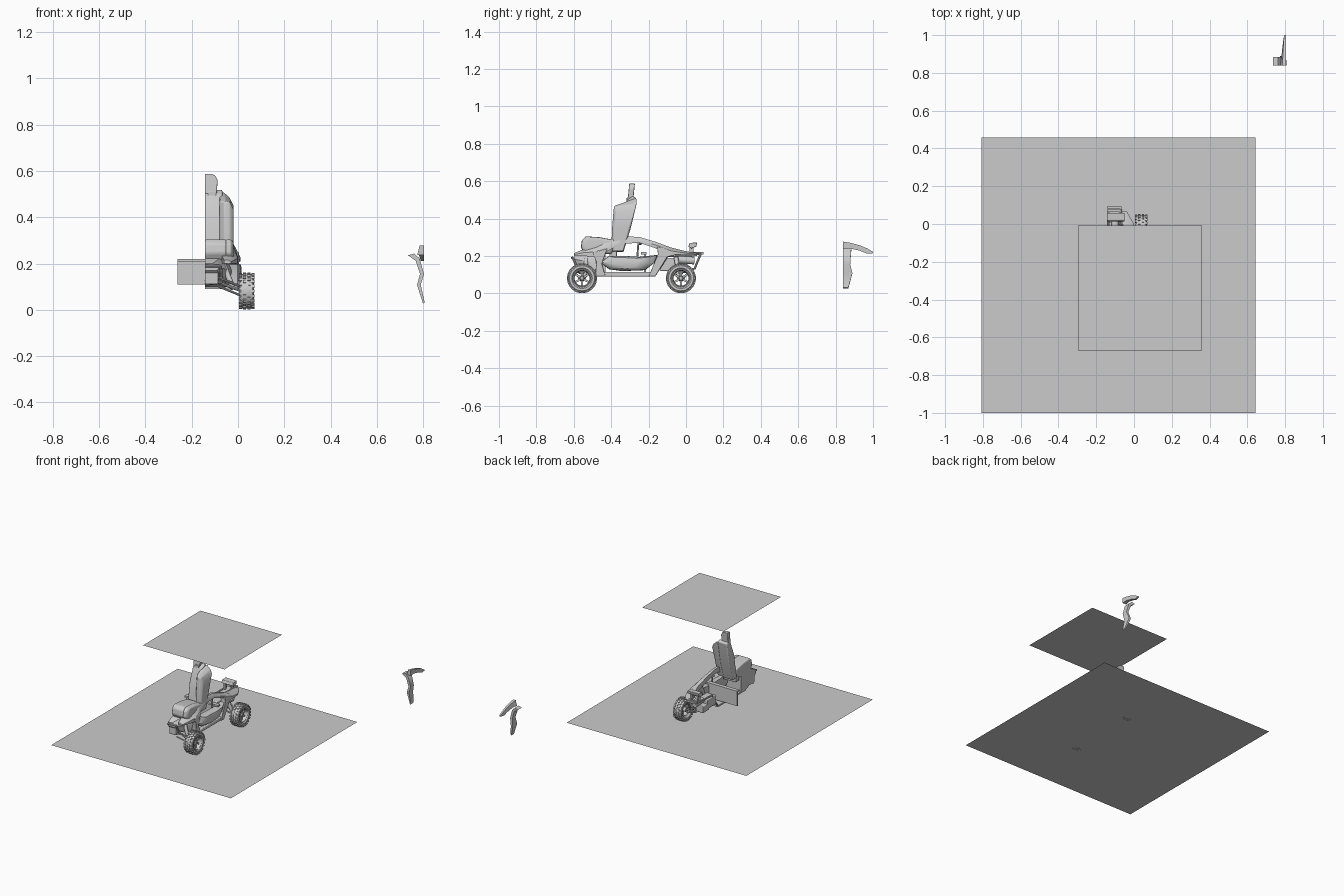
import bpy, bmesh, math
from mathutils import Vector, Matrix

if "Cube" in bpy.data.objects:
    bpy.data.objects.remove(bpy.data.objects["Cube"])

MID = -0.143  # open centre plane of the half vehicle

def finish(name, bm, smooth=True, bevel=0):
    bmesh.ops.recalc_face_normals(bm, faces=bm.faces)
    me = bpy.data.meshes.new(name)
    bm.to_mesh(me)
    bm.free()
    ob = bpy.data.objects.new(name, me)
    bpy.context.collection.objects.link(ob)
    if bevel:
        m = ob.modifiers.new("Bevel", 'BEVEL')
        m.width, m.segments, m.limit_method = bevel, 3, 'ANGLE'
    if smooth:
        bpy.ops.object.select_all(action='DESELECT')
        ob.select_set(True)
        bpy.context.view_layer.objects.active = ob
        bpy.ops.object.shade_smooth_by_angle(angle=math.radians(35))
    return ob

def loft(name, rings, bevel=0, caps=True):
    bm = bmesh.new()
    vs = [[bm.verts.new(p) for p in r] for r in rings]
    n = len(vs[0])
    for a, b in zip(vs, vs[1:]):
        for i in range(n):
            bm.faces.new((a[i], a[(i + 1) % n], b[(i + 1) % n], b[i]))
    if caps:
        bm.faces.new(vs[0])
        bm.faces.new(vs[-1])
    return finish(name, bm, bevel=bevel)

def side_slab(name, x0, x1, prof, bevel=0):
    return loft(name, [[(x, y, z) for y, z in prof] for x in (x0, x1)], bevel)

def box(name, lo, hi, bevel=0):
    return side_slab(name, lo[0], hi[0],
                     [(lo[1], lo[2]), (hi[1], lo[2]), (hi[1], hi[2]), (lo[1], hi[2])], bevel)

def sheet(name, x0, x1, y0, y1, z):
    bm = bmesh.new()
    bm.faces.new([bm.verts.new(p) for p in ((x0, y0, z), (x1, y0, z), (x1, y1, z), (x0, y1, z))])
    finish(name, bm, False)

def tube(name, pts, r=0.006, n=8):
    bm = bmesh.new()
    for a, b in zip(pts, pts[1:]):
        a, b = Vector(a), Vector(b)
        d = b - a
        m = Matrix.Translation((a + b) / 2) @ d.to_track_quat('Z', 'Y').to_matrix().to_4x4()
        bmesh.ops.create_cone(bm, cap_ends=True, segments=n, radius1=r, radius2=r, depth=d.length, matrix=m)
    return finish(name, bm)

def lathe(name, c, prof, n=40):
    rings = [[(c[0] + x, c[1] + r * math.cos(2 * math.pi * i / n), c[2] + r * math.sin(2 * math.pi * i / n))
              for i in range(n)] for x, r in prof]
    return loft(name, rings, caps=False)

# Ground sheet and upper sheet
sheet("ground_sheet", -0.807, 0.643, -1.0, 0.457, 0.004)
sheet("upper_sheet", -0.297, 0.36, -0.67, -0.008, 0.742)

# Wheels with tread blocks, rim and spokes
def wheel(tag, c):
    lathe(tag + "_tyre", c, [(-.022, .046), (-.031, .055), (-.031, .067), (-.025, .074), (0, .076),
                             (.025, .074), (.031, .067), (.031, .055), (.022, .046), (-.022, .046)])
    lathe(tag + "_rim", c, [(.024, .049), (.026, .044), (.012, .040), (-.02, .040), (-.024, .048)])
    lathe(tag + "_hub", c, [(-.025, .001), (-.025, .016), (.01, .014), (.018, .009), (.018, .001)], 16)
    bm = bmesh.new()
    for k in range(22):
        for j, x in enumerate((-.027, -.010, .010, .027)):
            a = 2 * math.pi * (k + .5 * (j % 2)) / 22
            r = .0745 if abs(x) > .02 else .0765
            m = (Matrix.Translation(c) @ Matrix.Rotation(a, 4, 'X') @ Matrix.Translation((x, 0, r))
                 @ Matrix.Diagonal((.012, .013, .007, 1)))
            bmesh.ops.create_cube(bm, size=1, matrix=m)
    finish(tag + "_tread", bm, False)
    bm = bmesh.new()
    for k in range(6):
        m = (Matrix.Translation(c) @ Matrix.Rotation(k * math.pi / 3, 4, 'X')
             @ Matrix.Translation((.008, 0, .026)) @ Matrix.Diagonal((.008, .011, .036, 1)))
        bmesh.ops.create_cube(bm, size=1, matrix=m)
    finish(tag + "_spokes", bm, False)

# Suspension arms, axle and shock
def suspension(tag, y, s):
    for z in (.062, .10):
        tube(tag + "_arm", [(-.085, y - .03, z + .04), (.012, y, z), (-.085, y + .03, z + .04)], .005)
    tube(tag + "_axle", [(MID, y, .13), (-.09, y, .12), (.02, y, .08)], .006)
    tube(tag + "_shock", [(-.02, y + .01 * s, .09), (-.07, y + .03 * s, .215)], .012, 12)
    box(tag + "_gearbox", (MID, y - .035, .11), (-.085, y + .035, .16), .005)

for tag, y, s in (("front", -.556, 1), ("rear", -.027, -1)):
    wheel(tag, (.038, y, .081))
    suspension(tag, y, s)

# Seat: centre panel, bolster, headrest, cushion (half, cut at the centre plane)
side_slab("seat_back", MID, -.068, [(-.385, .22), (-.335, .22), (-.295, .35), (-.265, .51), (-.285, .52),
                                    (-.315, .50), (-.355, .40), (-.37, .30)], .006)
def bolster(x, top, inset):
    return [(x, -.40 + inset, .225), (x, -.335, .225), (x, -.295 - inset / 2, .35), (x, -.263 - inset / 2, top),
            (x, -.29, top - .008), (x, -.385 + inset, min(.468, top - .02)), (x, -.395 + inset, .35)]
loft("seat_bolster", [bolster(-.08, .512, .025), bolster(-.06, .508, 0),
                      bolster(-.035, .485, 0), bolster(-.02, .455, .012)], .006)
hx = [(MID, .50), (-.092, .50), (-.088, .56), (-.098, .58), (-.115, .588), (MID, .588)]
loft("headrest", [[(x, y + (z - .5) * .1, z) for x, z in hx] for y in (-.312, -.282)], .004)
box("headrest_slot", (-.13, -.317, .49), (-.095, -.30, .512), .002)
cush = [(-.545, .215), (-.40, .21), (-.375, .25), (-.38, .285), (-.46, .30), (-.535, .305), (-.557, .285), (-.562, .245)]
side_slab("seat_cushion", MID, -.05, cush, .008)
loft("cushion_bolster", [[(x, -.465 + (y + .465) * k, .255 + (z - .255) * k) for y, z in cush]
                         for x, k in ((-.052, 1), (-.03, .97), (-.02, .8))], .005)

# Body: arching side rail from nose to tail
rail = [(-.60, .20, .215, -.06, -.03), (-.55, .20, .235, -.07, -.01), (-.48, .195, .25, -.06, .0),
        (-.42, .225, .282, -.05, -.01), (-.35, .265, .305, -.05, -.02), (-.25, .27, .302, -.05, -.02),
        (-.16, .24, .275, -.045, -.005), (-.08, .21, .245, -.04, .01), (0, .205, .225, -.06, .0), (.07, .205, .215, -.07, -.04)]
loft("side_rail", [[(a, y, lo), (b, y, lo), (b, y, (lo + hi) / 2), (a + (b - a) * .6, y, hi), (a, y, hi)]
                   for y, lo, hi, a, b in rail])
# Rear quarter, front quarter, floor, sill
side_slab("rear_quarter", -.035, .004, [(-.20, .09), (-.165, .09), (-.10, .195), (-.03, .212), (-.10, .24), (-.155, .25), (-.15, .21)], .004)
side_slab("front_quarter", -.04, .0, [(-.485, .09), (-.43, .09), (-.45, .16), (-.42, .24), (-.50, .22), (-.48, .17)], .004)
box("floor", (MID, -.485, .09), (-.02, -.165, .102))
box("sill", (-.03, -.485, .09), (-.002, -.165, .115), .005)
# Bulging door pod
def pod(x, k):
    p = [(-.455, .165), (-.41, .13), (-.34, .12), (-.22, .125), (-.17, .165), (-.155, .205), (-.25, .195), (-.34, .20), (-.41, .20)]
    return [(x, -.30 + (y + .30) * k, .165 + (z - .165) * k) for y, z in p]
loft("door_pod", [pod(-.035, 1.02), pod(-.005, 1), pod(.012, .75), pod(.016, .4)])
# Nose and hood
loft("nose", [[(MID, y, lo), (w, y, lo), (w + .01, y, (lo + hi) / 2), (w - .02, y, hi), (MID, y, hi)]
              for y, lo, hi, w in ((-.60, .17, .20, -.09), (-.57, .14, .215, -.07), (-.50, .10, .24, -.04), (-.43, .09, .25, -.03))])
tube("front_bar", [(MID, -.61, .19), (-.075, -.605, .19), (-.07, -.575, .12), (MID, -.57, .11)])

# Full-width bulkhead panel and inner parts
box("bulkhead", (-.262, -.225, .11), (-.025, -.215, .215))
box("bulkhead_lip", (-.262, -.24, .208), (.005, -.212, .22))
box("dash", (MID, -.41, .19), (-.04, -.37, .225), .005)
box("engine", (MID, -.14, .12), (-.07, -.04, .19), .006)
tube("exhaust", [(-.10, -.04, .18), (-.10, .045, .175)], .02, 20)
tube("grab_bar", [(-.03, -.26, .20), (-.03, -.255, .265), (-.06, -.24, .265)], .005)
for x in (MID + .006, -.05):
    tube("frame_tube", [(x, -.165, .10), (x, -.10, .20), (x, .06, .205)], .006)

# Tail: bumper, slats and small wing
tube("rear_bumper", [(-.075, -.01, .13), (-.07, .045, .13), (-.068, .08, .215), (-.075, .01, .215)], .006)
for y in (.07, .087):
    box("tail_slat", (MID, y - .006, .208), (-.066, y + .006, .22))
side_slab("tail_wing", MID, -.05, [(.012, .25), (.02, .27), (.06, .272), (.055, .25), (.03, .24)], .003)
for x in (-.125, -.07):
    box("wing_post", (x - .005, .02, .20), (x + .005, .04, .25))

# Separate trim piece: wavy upright and arched strip
left = [(.735, .236), (.768, .212), (.787, .155), (.774, .108), (.80, .026)]
right = [(.762, .243), (.785, .222), (.804, .155), (.790, .108), (.807, .032)]
loft("trim_upright", [[(a[0], .84, a[1]), (a[0], .84 + d, a[1]), (b[0], .84 + d, b[1]), (b[0], .84, b[1])]
                      for a, b, d in zip(left, right, (.045, .042, .038, .05, .028))])
arch = [(.84, .238, .277), (.88, .24, .27), (.93, .228, .257), (.97, .212, .24), (1.0, .215, .222)]
loft("trim_arch", [[(.775 + .01 * i / 2, y, lo), (.805, y, lo), (.805, y, hi), (.785 + .01 * i / 4, y, hi)]
                   for i, (y, lo, hi) in enumerate(arch)])
